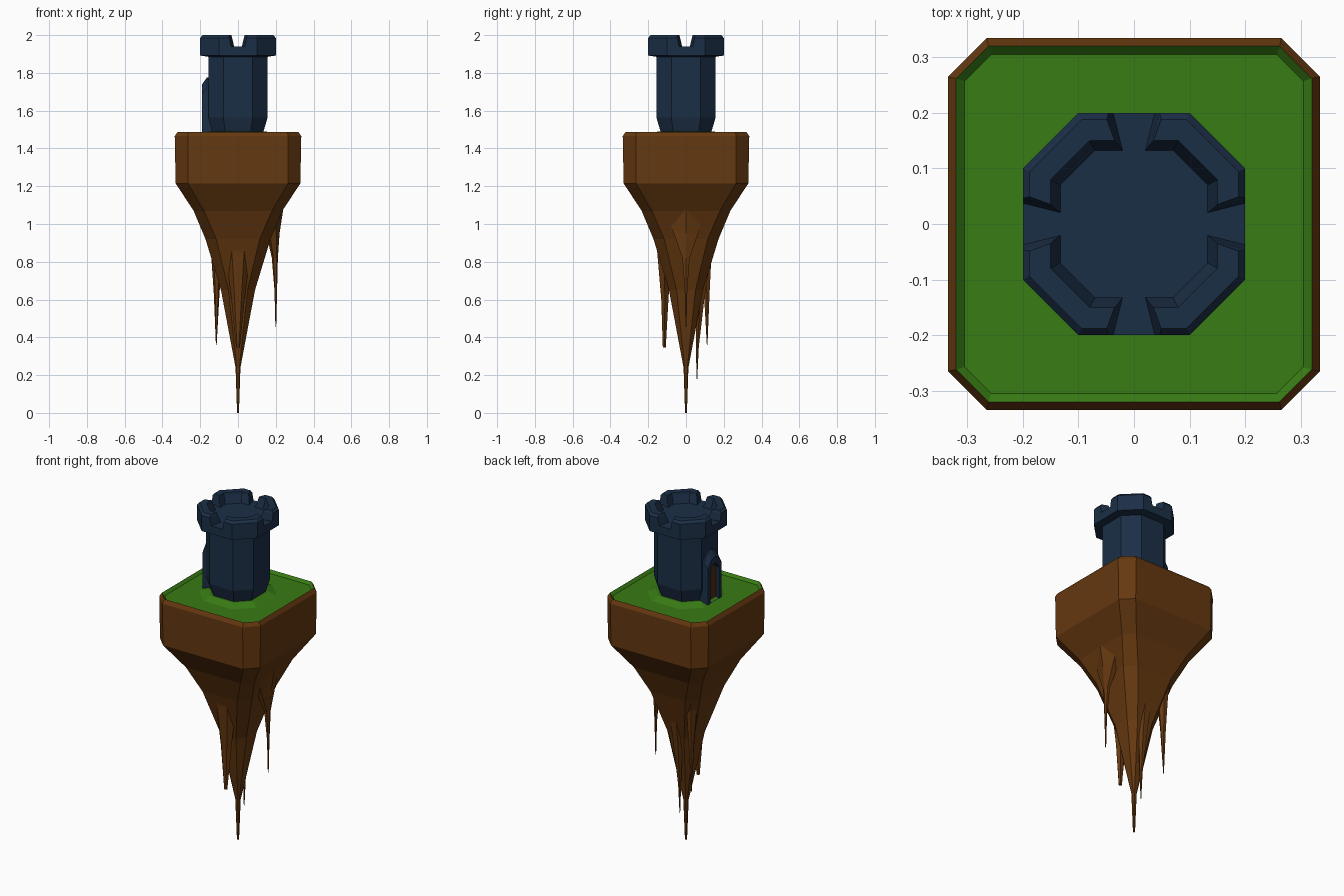
import bpy, math

if "Cube" in bpy.data.objects:
    bpy.data.objects.remove(bpy.data.objects["Cube"])


def material(name, rgb):
    m = bpy.data.materials.new(name)
    m.diffuse_color = (*rgb, 1)
    m.use_nodes = True
    m.node_tree.nodes["Principled BSDF"].inputs["Base Color"].default_value = m.diffuse_color
    return m


STONE = material("blue_stone", (0.011, 0.028, 0.062))
EARTH = material("brown_earth", (0.13, 0.04, 0.005))
GRASS = material("green_grass", (0.04, 0.2, 0.007))
WOOD = material("door_wood", (0.07, 0.025, 0.008))


def loft(name, rings, mat, cap_start=True, cap_end=True):
    """Skin equal-length rings of points into one flat-shaded object."""
    n = len(rings[0])
    verts = [p for r in rings for p in r]
    faces = []
    for i in range(len(rings) - 1):
        for j in range(n):
            k = (j + 1) % n
            faces.append((i * n + j, i * n + k, (i + 1) * n + k, (i + 1) * n + j))
    if cap_start:
        faces.append(tuple(reversed(range(n))))
    if cap_end:
        faces.append(tuple(range((len(rings) - 1) * n, len(rings) * n)))
    me = bpy.data.meshes.new(name)
    me.from_pydata(verts, [], faces)
    me.materials.append(mat)
    ob = bpy.data.objects.new(name, me)
    bpy.context.collection.objects.link(ob)
    # make the normals face outwards
    import bmesh
    bm = bmesh.new()
    bm.from_mesh(me)
    if cap_start and cap_end:
        bmesh.ops.recalc_face_normals(bm, faces=bm.faces)
    bm.to_mesh(me)
    bm.free()
    return ob


def octagon(z, h, c):
    """Square of half-width h whose flats end at +-c."""
    return [(h, -c, z), (h, c, z), (c, h, z), (-c, h, z),
            (-h, c, z), (-h, -c, z), (-c, -h, z), (c, -h, z)]


def spike(name, rings, sides=6):
    """Hanging rock: rings of (x, y, z, rx, ry), top to bottom."""
    loft(name, [[(x + rx * math.cos(math.tau * i / sides),
                  y + ry * math.sin(math.tau * i / sides), z)
                 for i in range(sides)] for x, y, z, rx, ry in rings], EARTH)


# floating island rock
island = [(1.488, .32, .262), (1.465, .335, .265), (1.215, .33, .265), (1.07, .235, .18),
          (.92, .172, .115), (.65, .09, .05), (.24, .013, .007), (0, .005, .003)]
loft("island_rock", [octagon(*r) for r in reversed(island)], EARTH, cap_end=False)

# grass with a sunken rim and a low mound below the tower
grass = [(1.488, .32, .262), (1.472, .305, .257), (1.472, .19, .095), (1.49, .15, .075)]
loft("grass", [octagon(*r) for r in grass], GRASS, cap_start=False)

# hanging rock spikes
spike("right_spike", [(.16, 0, 1.08, .08, .13), (.185, 0, .95, .035, .075),
                      (.195, 0, .82, .016, .022), (.2, 0, .65, .007, .008), (.2, 0, .455, .002, .003)])
spike("front_spike", [(0, -.12, 1.0, .1, .07), (0, -.115, .85, .065, .043),
                      (0, -.112, .6, .035, .022), (0, -.115, .345, .01, .009)])
spike("back_left_spike", [(-.11, .09, 1.05, .09, .09), (-.113, .105, .85, .03, .035),
                          (-.113, .11, .63, .015, .017), (-.115, .112, .36, .002, .002)])
spike("back_spike", [(.0, .1, .95, .05, .06), (0, .075, .6, .03, .025),
                     (0, .06, .35, .009, .009), (0, .058, .18, .002, .002)])

# tower shaft with tapered foot, then the overhanging crown
shaft = [(1.465, .13, .065), (1.49, .135, .067), (1.565, .157, .078), (1.9, .157, .078)]
loft("tower_shaft", [octagon(*r) for r in shaft], STONE)
crown = [(1.885, .157, .078), (1.892, .2, .1), (1.94, .2, .1)]
loft("tower_crown", [octagon(*r) for r in crown], STONE)


# four corner merlons with sloping notches between them
def merlon_ring(z, outer, gap_out, inner, gap_in):
    a, b = outer / 2, inner * .53
    return [(gap_out, outer, z), (a, outer, z), (outer, a, z), (outer, gap_out, z),
            (inner, gap_in, z), (inner, b, z), (b, inner, z), (gap_in, inner, z)]


merlon = [merlon_ring(1.938, .2, .037, .132, .02),
          merlon_ring(1.985, .2, .046, .146, .031),
          merlon_ring(2.0, .188, .049, .15, .035)]
for q in range(4):
    c, s = round(math.cos(q * math.pi / 2)), round(math.sin(q * math.pi / 2))
    loft(f"merlon_{q + 1}", [[(c * x - s * y, s * x + c * y, z) for x, y, z in r]
                             for r in merlon], STONE)


# arched doorway on the left side
def arch(x, w, spring, top):
    z0 = 1.475
    return [(x, -w, z0), (x, -w, spring), (x, -w * .55, top - .012), (x, 0, top),
            (x, w * .55, top - .012), (x, w, spring), (x, w, z0)]


frame = [arch(-.13, .042, 1.66, 1.70), arch(-.13, .068, 1.72, 1.78),
         arch(-.165, .068, 1.72, 1.775), arch(-.19, .062, 1.69, 1.74),
         arch(-.19, .042, 1.66, 1.70), arch(-.13, .042, 1.66, 1.70)]
loft("door_frame", frame, STONE, cap_start=False, cap_end=False)
loft("door", [arch(-.13, .044, 1.66, 1.70), arch(-.168, .044, 1.66, 1.70)], WOOD)
